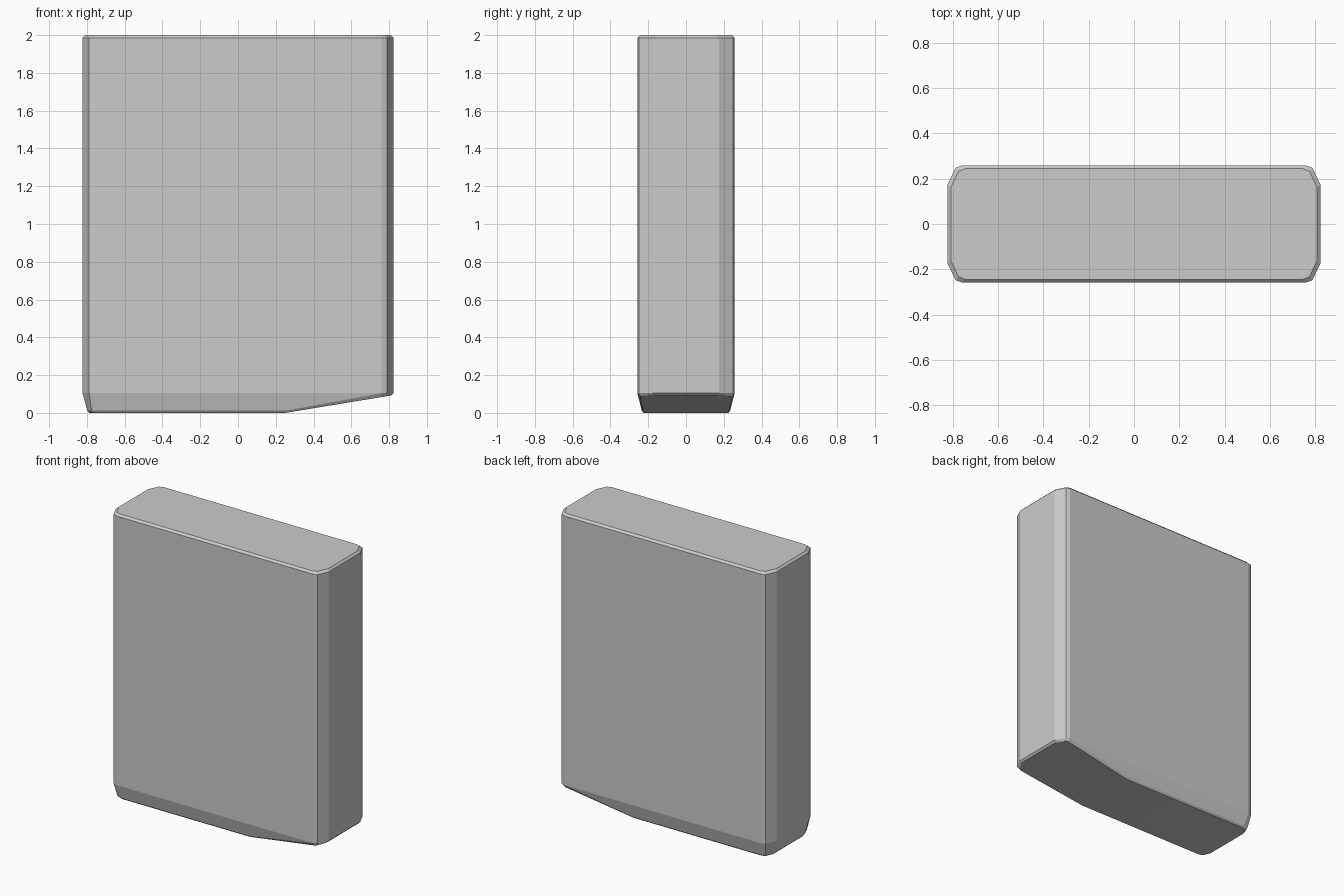
import bpy, bmesh
from math import radians

if "Cube" in bpy.data.objects:
    bpy.data.objects.remove(bpy.data.objects["Cube"])

X, Y = 0.823, 0.258      # half width and half depth
EDGE = 0.014             # softened rim size


def outline(inset, left_extra=0.0):
    """Rounded-corner rectangle: three points per corner, mirrored in x and y."""
    corner = [(X, 0.175), (X - 0.035, 0.248), (X - 0.063, Y)]
    points = []
    for sx in (1, -1):
        for sy in (1, -1):
            for x, y in corner:
                extra = left_extra if sx < 0 else 0
                points.append((sx * (x - inset - extra), sy * (y - inset)))
    return points


verts = []
# top rim and the straight walls
verts += [(x, y, 2.0) for x, y in outline(EDGE)]
verts += [(x, y, 2.0 - EDGE) for x, y in outline(0)]
verts += [(x, y, 0.105) for x, y in outline(0)]

# tapered foot: narrow flat sole, then a ramp rising to the right
for s in (1, -1):
    for grow, z in ((0.0, 0.0), (0.01, 0.012)):
        verts += [
            (-0.788 - grow, s * 0.165, z),
            (-0.765 - grow, s * (0.215 + grow), z),
            (-0.74, s * (0.224 + grow), z),
            (0.25 + grow, s * (0.224 + grow), z),
        ]
    verts += [(0.76, s * 0.244, 0.084), (0.78, s * 0.236, 0.087),
              (0.81, s * 0.17, 0.092)]

# solid body from the rings
bm = bmesh.new()
for v in verts:
    bm.verts.new(v)
result = bmesh.ops.convex_hull(bm, input=bm.verts[:])
loose = [v for v in bm.verts if not v.link_faces]
bmesh.ops.delete(bm, geom=loose, context='VERTS')
bmesh.ops.dissolve_limit(bm, angle_limit=radians(1), verts=bm.verts[:], edges=bm.edges[:])
bmesh.ops.recalc_face_normals(bm, faces=bm.faces[:])

mesh = bpy.data.meshes.new("slab_body")
bm.to_mesh(mesh)
bm.free()
body = bpy.data.objects.new("slab_body", mesh)
bpy.context.collection.objects.link(body)

# crisp facets, soft only across the shallowest angles
bpy.context.view_layer.objects.active = body
body.select_set(True)
bpy.ops.object.shade_smooth_by_angle(angle=radians(12))
